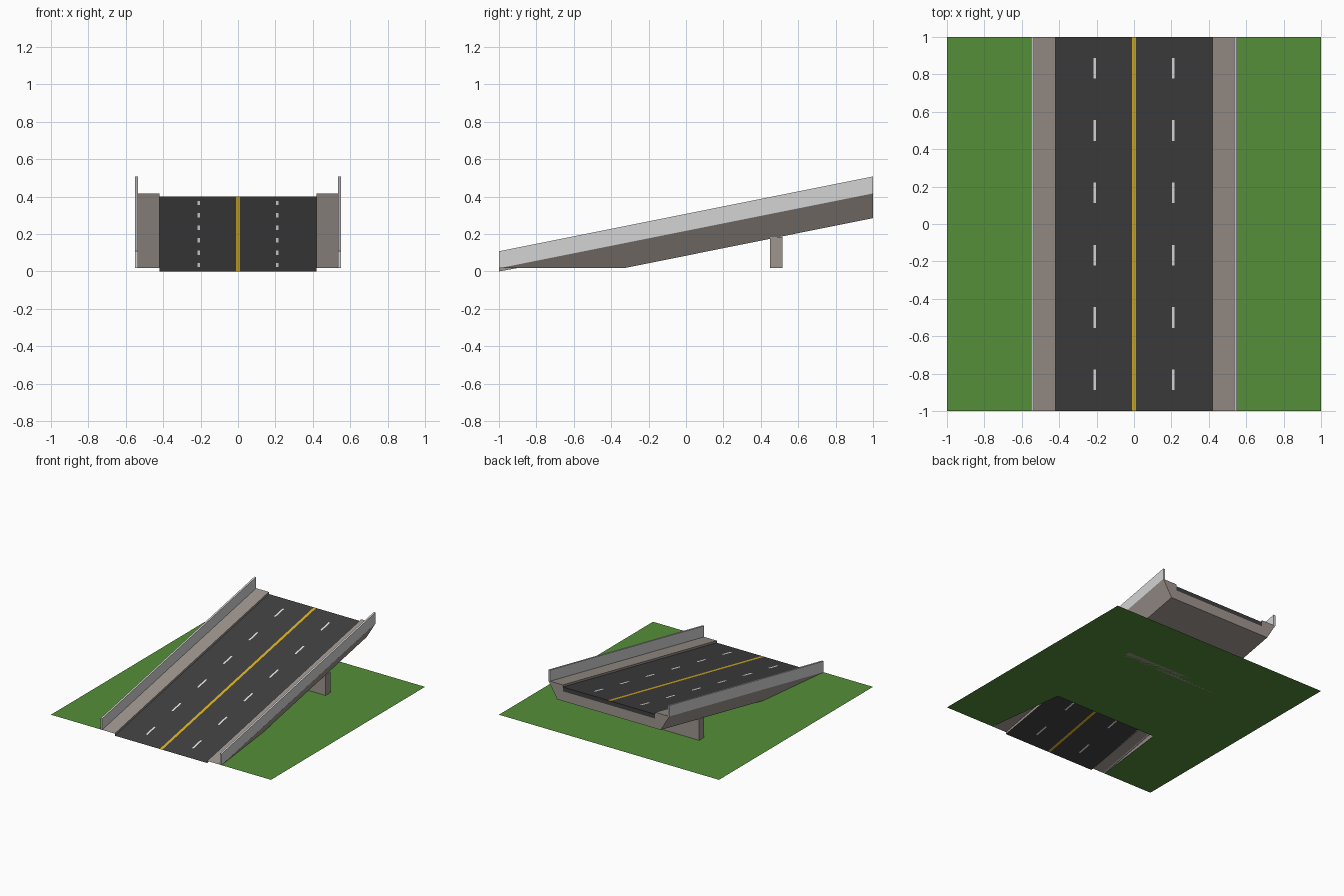
import bpy
import bmesh

cube = bpy.data.objects.get("Cube")
if cube:
    bpy.data.objects.remove(cube, do_unlink=True)


def material(name, *rgb):
    # sRGB in, linear stored
    color = [c / 12.92 if c <= 0.04 else ((c + 0.055) / 1.055) ** 2.4 for c in rgb] + [1.0]
    mat = bpy.data.materials.new(name)
    mat.use_nodes = True
    mat.diffuse_color = color
    mat.node_tree.nodes["Principled BSDF"].inputs["Base Color"].default_value = color
    return mat


asphalt = material("asphalt", 0.25, 0.25, 0.25)
concrete = material("concrete", 0.62, 0.585, 0.56)
barrier = material("barrier_grey", 0.83, 0.83, 0.83)
grass = material("grass_green", 0.33, 0.56, 0.22)
yellow = material("line_yellow", 0.86, 0.70, 0.13)
white = material("line_white", 0.93, 0.93, 0.93)

GROUND = 0.017   # ground height
KERB = 0.017     # kerb rise above road
LIP = 0.035      # road slab thickness
ROAD = 0.42      # half width of road
TOP = 0.55       # half width of deck at kerb
BASE = 0.47      # half width of deck underside
TOE = -0.333     # where the underside meets the ground
SOFFIT = 0.285   # underside height at the high end


def slope(y):
    return 0.2 * (y + 1)


def mesh_object(name, faces, mats, mirror=False, rule=None):
    bm = bmesh.new()
    for points in faces:
        bm.faces.new([bm.verts.new(p) for p in points])
    bmesh.ops.remove_doubles(bm, verts=bm.verts, dist=0.0001)
    if rule:
        for f in bm.faces:
            f.material_index = rule(f)
    mesh = bpy.data.meshes.new(name)
    bm.to_mesh(mesh)
    bm.free()
    for m in mats:
        mesh.materials.append(m)
    obj = bpy.data.objects.new(name, mesh)
    bpy.context.collection.objects.link(obj)
    if mirror:
        obj.modifiers.new("mirror", 'MIRROR')
    return obj


# Ground with a tapered opening under the ramp toe
mesh_object("ground", [[(x, y, GROUND) for x, y in (
    (0, 1), (0, TOE), (BASE, TOE), (TOP, -1), (1, -1), (1, 1))]], [grass], mirror=True)

# Road sheet, cut along the edges of its painted lines
LANE, DASH_W, DASH_L, MID_W = 0.21, 0.007, 0.055, 0.011
dashes = [(i - 2.5) / 3 for i in range(6)]
half = [MID_W, LANE - DASH_W, LANE + DASH_W, ROAD]
xs = [-x for x in reversed(half)] + half
ys = [-1] + [d + s for d in dashes for s in (-DASH_L, DASH_L)] + [1]
road = [[(x, y, slope(y)) for x, y in ((a, c), (b, c), (b, d), (a, d))]
        for a, b in zip(xs, xs[1:]) for c, d in zip(ys, ys[1:])]
end = slope(1)
road.append([(ROAD, 1, end), (-ROAD, 1, end), (-ROAD, 1, end - LIP), (ROAD, 1, end - LIP)])


def paint(face):
    c = face.calc_center_median()
    if face.normal.y > 0.9 or c.y > 0.99:
        return 0
    if abs(c.x) < MID_W:
        return 1
    in_lane = abs(abs(c.x) - LANE) < DASH_W
    return 2 if in_lane and min(abs(c.y - d) for d in dashes) < DASH_L else 0


mesh_object("road", road, [asphalt, yellow, white], rule=paint)

# Concrete deck: kerb top, kerb step, slanted side, underside, end wall
rise = end + KERB
mesh_object("deck", [
    [(ROAD, -1, KERB), (TOP, -1, KERB), (TOP, 1, rise), (ROAD, 1, rise)],
    [(ROAD, -1, KERB), (ROAD, 1, rise), (ROAD, 1, end - LIP), (ROAD, -1, 0)],
    [(TOP, -1, KERB), (BASE, TOE, GROUND), (BASE, 1, SOFFIT), (TOP, 1, rise)],
    [(0, TOE, GROUND), (0, 1, SOFFIT), (BASE, 1, SOFFIT), (BASE, TOE, GROUND)],
    [(0, 1, SOFFIT), (0, 1, end - LIP), (ROAD, 1, end - LIP), (ROAD, 1, rise),
     (TOP, 1, rise), (BASE, 1, SOFFIT)],
], [concrete], mirror=True)


def block(name, x, y, z, mat, lean=False):
    # Box between x, y and z limits, optionally following the ramp slope
    bpy.ops.mesh.primitive_cube_add(size=1)
    obj = bpy.context.object
    obj.name = name
    for v in obj.data.vertices:
        v.co = [r[int(c > 0)] for r, c in zip((x, y, z), v.co)]
        if lean:
            v.co.z += slope(v.co.y)
    obj.data.materials.append(mat)
    return obj


# Side barriers
for side, x in (("left", (0.535, TOP)), ("right", (-TOP, -0.535))):
    block(side + "_barrier", x, (-1, 1), (KERB, 0.108), barrier, lean=True)

# Support wall under the high end
block("support_pier", (-0.48, 0.48), (0.45, 0.515), (GROUND, 0.185), concrete)
